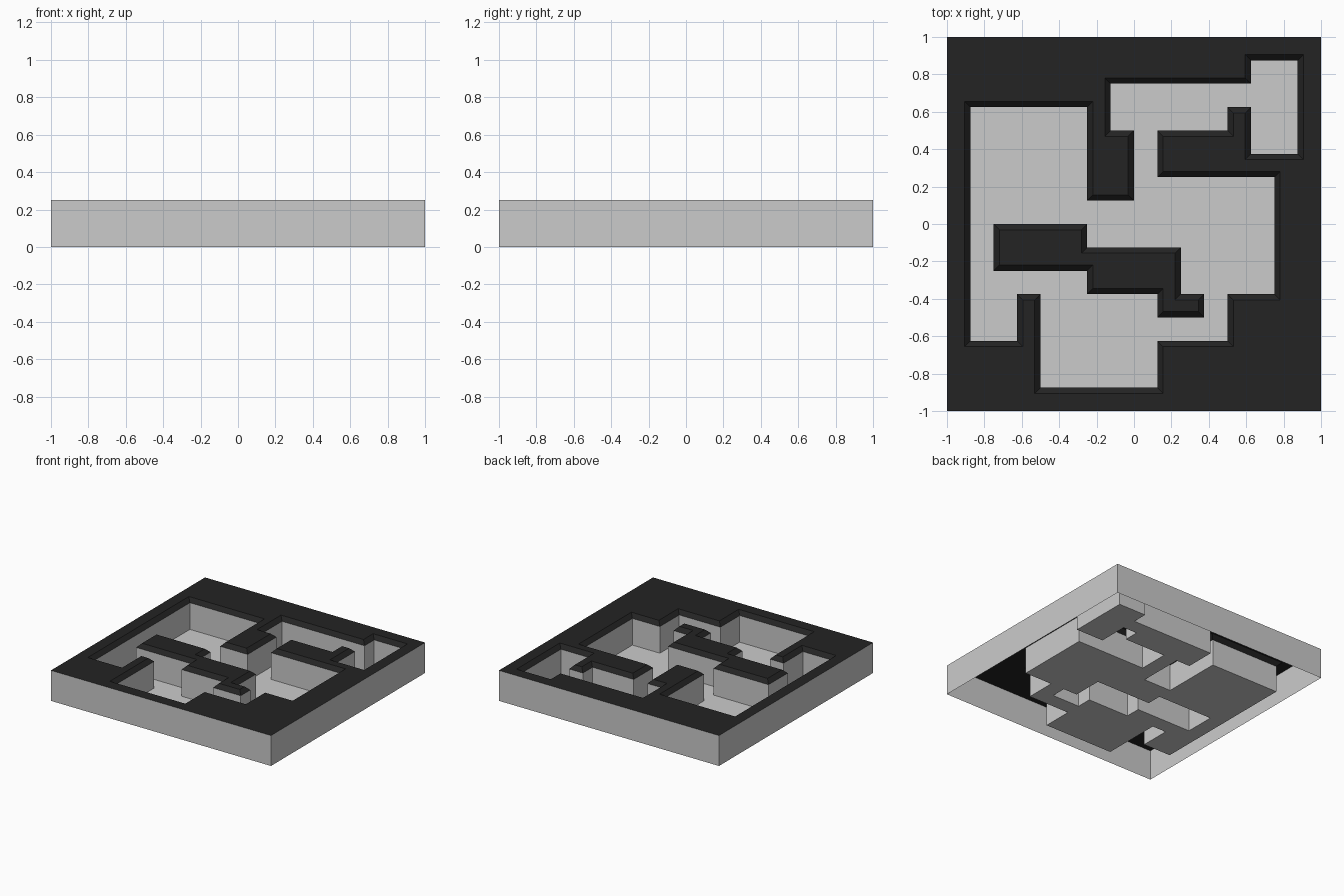
import bpy
from mathutils import Vector
from mathutils.geometry import tessellate_polygon

if "Cube" in bpy.data.objects:
    bpy.data.objects.remove(bpy.data.objects["Cube"])

U = 0.125            # grid cell
H = 0.25             # full height
B = 0.031            # width and height of the sloped rim


def material(name, v):
    m = bpy.data.materials.new(name)
    m.diffuse_color = (v, v, v, 1)
    m.use_nodes = True
    m.node_tree.nodes["Principled BSDF"].inputs["Base Color"].default_value = m.diffuse_color
    return m


GREY = material("stone grey", 0.6)
BLACK = material("cap black", 0.0175)

# Floor outline and pillar outline, both clockwise, in grid cells
cave = [(-7, 5), (-2, 5), (-2, 1), (0, 1), (0, 4), (-1, 4), (-1, 6), (5, 6),
        (5, 7), (7, 7), (7, 3), (5, 3), (5, 5), (4, 5), (4, 4), (1, 4),
        (1, 2), (6, 2), (6, -3), (4, -3), (4, -5), (1, -5), (1, -7), (-4, -7),
        (-4, -3), (-5, -3), (-5, -5), (-7, -5)]
island = [(-6, 0), (-2, 0), (-2, -1), (2, -1), (2, -3), (3, -3), (3, -4),
          (1, -4), (1, -3), (-2, -3), (-2, -2), (-6, -2)]
cave = [Vector((x * U, y * U)) for x, y in cave]
island = [Vector((x * U, y * U)) for x, y in island]
square = [Vector(p) for p in ((-1, -1), (1, -1), (1, 1), (-1, 1))]


def offset(loop, d):
    """Mitred offset of a right-angled loop; positive goes left of travel."""
    out = []
    for i, p in enumerate(loop):
        a = (p - loop[i - 1]).normalized()
        b = (loop[(i + 1) % len(loop)] - p).normalized()
        out.append(p + d * Vector((-a.y - b.y, a.x + b.x)))
    return out


def add_mesh(name, verts, faces, mat):
    me = bpy.data.meshes.new(name)
    me.from_pydata(verts, [], faces)
    me.materials.append(mat)
    me.update()
    ob = bpy.data.objects.new(name, me)
    bpy.context.collection.objects.link(ob)


def band(name, low, z0, high, z1, mat, flip=False):
    """Strip of quads between two matching loops."""
    n = len(low)
    verts = [(p.x, p.y, z0) for p in low] + [(p.x, p.y, z1) for p in high]
    faces = [(i, (i + 1) % n, n + (i + 1) % n, n + i) for i in range(n)]
    if flip:
        faces = [f[::-1] for f in faces]
    add_mesh(name, verts, faces, mat)


def sheet(name, loops, z, mat):
    """Flat upward-facing area; loops after the first are holes."""
    loops3 = [[Vector((p.x, p.y, z)) for p in lp] for lp in loops]
    verts = [v for lp in loops3 for v in lp]
    faces = []
    for a, b, c in tessellate_polygon(loops3):
        up = (verts[b] - verts[a]).cross(verts[c] - verts[a]).z > 0
        faces.append((a, b, c) if up else (a, c, b))
    add_mesh(name, verts, faces, mat)


cave_top = offset(cave, B)
island_top = offset(island, -B)

# Grey floor and walls
sheet("floor", [cave, island], 0, GREY)
band("cave_walls", cave, 0, cave, H - B, GREY)
band("island_walls", island, 0, island, H - B, GREY, True)
band("outer_sides", square, 0, square, H, GREY)

# Black sloped rims and flat caps
band("cave_rim", cave, H - B, cave_top, H, BLACK)
band("island_rim", island, H - B, island_top, H, BLACK, True)
sheet("cave_cap", [square, cave_top], H, BLACK)
sheet("island_cap", [island_top], H, BLACK)
